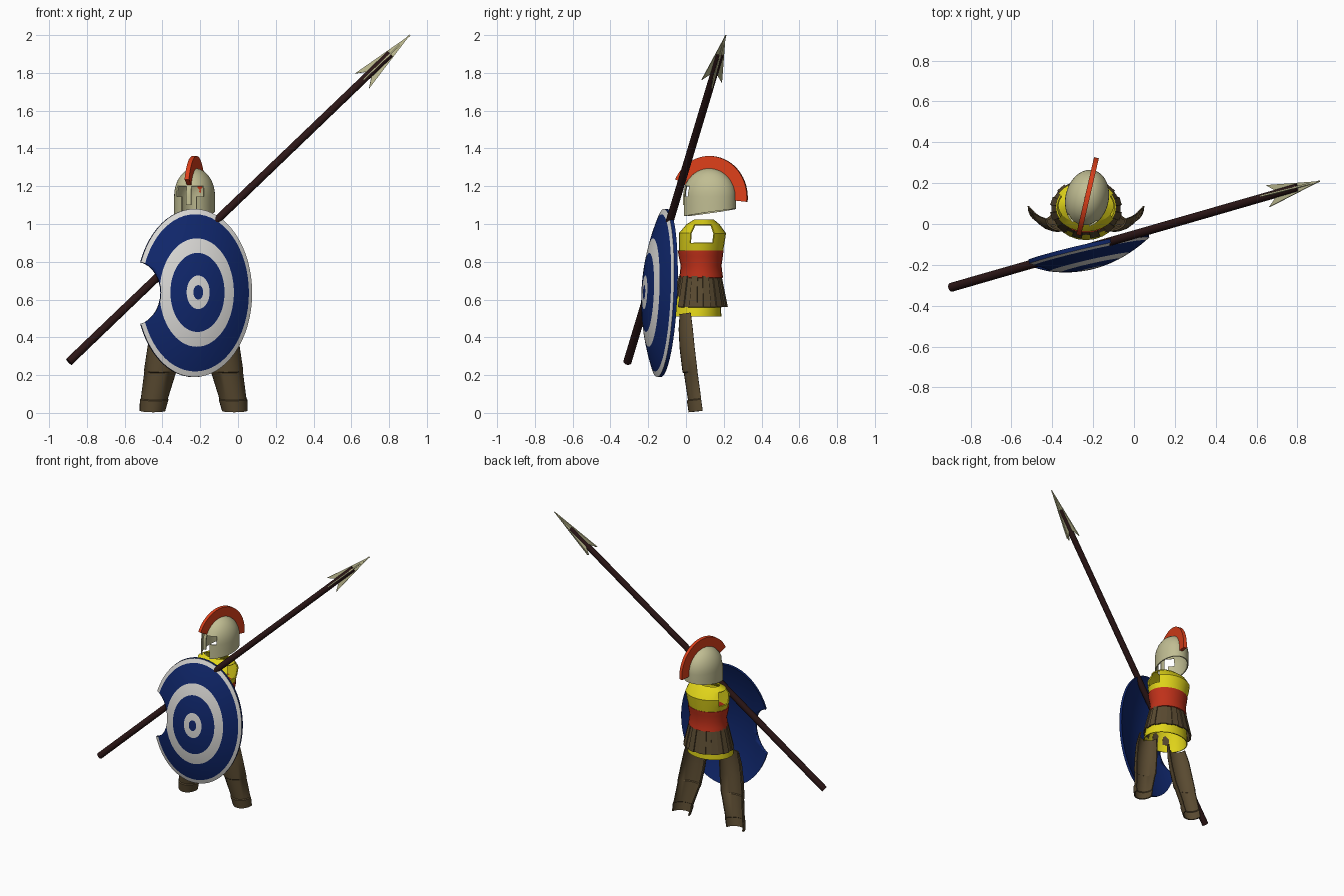
import bpy, bmesh, math
from math import sin, cos, pi, radians
from mathutils import Vector, Matrix

old = bpy.data.objects.get("Cube")
if old:
    bpy.data.objects.remove(old, do_unlink=True)


def material(name, rgb):
    m = bpy.data.materials.new(name)
    m.use_nodes = True
    m.diffuse_color = (*rgb, 1)
    m.node_tree.nodes["Principled BSDF"].inputs["Base Color"].default_value = (*rgb, 1)
    return m


BLUE = material("shield_blue", (0.005, 0.02, 0.15))
WHITE = material("shield_white", (0.7, 0.69, 0.67))
BRONZE = material("pale_bronze", (0.53, 0.51, 0.29))
CREST = material("crest_orange_red", (0.72, 0.05, 0.01))
RED = material("sash_red", (0.52, 0.03, 0.01))
YELLOW = material("tunic_yellow", (0.75, 0.66, 0.01))
LEATHER = material("leather_brown", (0.1, 0.068, 0.03))
WOOD = material("dark_wood", (0.025, 0.008, 0.008))

CX = -0.235   # the body's own centre line


def apply_mod(obj, kind, **settings):
    bpy.context.view_layer.objects.active = obj
    mod = obj.modifiers.new(kind.lower(), kind)
    for key, value in settings.items():
        setattr(mod, key, value)
    bpy.ops.object.modifier_apply(modifier=mod.name)


def make(name, bm, mats, thick=0, angle=35):
    bmesh.ops.recalc_face_normals(bm, faces=bm.faces[:])
    mesh = bpy.data.meshes.new(name)
    bm.to_mesh(mesh)
    bm.free()
    obj = bpy.data.objects.new(name, mesh)
    bpy.context.collection.objects.link(obj)
    for m in mats:
        mesh.materials.append(m)
    bpy.ops.object.select_all(action='DESELECT')
    obj.select_set(True)
    if thick:
        apply_mod(obj, 'SOLIDIFY', thickness=thick, offset=0)
    bpy.context.view_layer.objects.active = obj
    bpy.ops.object.shade_smooth_by_angle(angle=radians(angle))
    return obj


def loft(rings, closed=True, keep=lambda row, col: True):
    """Skin neighbouring rings of points with quads."""
    bm = bmesh.new()
    vs = [[bm.verts.new(p) for p in ring] for ring in rings]
    n = len(rings[0])
    for r in range(len(rings) - 1):
        for c in range(n if closed else n - 1):
            d = (c + 1) % n
            if keep(r, c):
                bm.faces.new((vs[r][c], vs[r][d], vs[r + 1][d], vs[r + 1][c]))
    loose = [v for v in bm.verts if not v.link_faces]
    bmesh.ops.delete(bm, geom=loose, context='VERTS')
    return bm


def ellipse(z, rx, ry, cy, n=24):
    return [(CX + rx * cos(2 * pi * i / n), cy + ry * sin(2 * pi * i / n), z) for i in range(n)]


def plate(points, thick_vec):
    """Flat outline pushed out to a thin solid."""
    bm = bmesh.new()
    t = Vector(thick_vec)
    a = [bm.verts.new(Vector(p) - t / 2) for p in points]
    b = [bm.verts.new(Vector(p) + t / 2) for p in points]
    bm.faces.new(a)
    bm.faces.new(b[::-1])
    for i in range(len(a)):
        j = (i + 1) % len(a)
        bm.faces.new((a[i], a[j], b[j], b[i]))
    return bm


# Spear shaft
butt, tip = Vector((-0.895, -0.31, 0.27)), Vector((0.91, 0.21, 2.0))
along = (tip - butt).normalized()
end = tip - along * 0.15
bm = bmesh.new()
turn = along.to_track_quat('Z', 'Y').to_matrix().to_4x4()
bmesh.ops.create_cone(bm, cap_ends=True, segments=12, radius1=0.022, radius2=0.02,
                      depth=(end - butt).length,
                      matrix=Matrix.Translation((butt + end) / 2) @ turn)
make("spear_shaft", bm, [WOOD])

# Spear head: two crossed barbed blades
side_a = along.cross(Vector((0, 1, 0))).normalized()
side_b = along.cross(side_a)
for name, out, flat in (("spear_blade_flat", side_a, side_b), ("spear_blade_cross", side_b, side_a)):
    outline = [tip, tip - along * 0.36 + out * 0.055, tip - along * 0.28,
               tip - along * 0.36 - out * 0.055]
    make(name, plate(outline, flat * 0.008), [BRONZE])

# Shield: domed oval with painted rings and a notch on the right
frame = Matrix(((0.305, 0, 0.22, -0.23), (0.07, 0.018, -0.97, -0.135),
                (0, 0.445, 0.04, 0.635), (0, 0, 0, 1)))
BANDS = [0.085, 0.2, 0.47, 0.645, 0.935, 1.0]
steps = [0.001, 0.085, 0.2, 0.33, 0.47, 0.56, 0.645, 0.75, 0.85, 0.935, 1.0]


def shield_ring(t, drop):
    return [frame @ Vector((t * cos(2 * pi * i / 64), t * sin(2 * pi * i / 64),
                            0.09 * (1 - t * t) - drop)) for i in range(64)]


bm = loft([shield_ring(t, 0) for t in steps] + [shield_ring(t, 0.02) for t in steps[::-1]])
bm.faces.ensure_lookup_table()
for k, f in enumerate(bm.faces):
    row = k // 64
    if row < len(steps) - 1:
        mid = (steps[row] + steps[row + 1]) / 2
        f.material_index = sum(mid > b for b in BANDS) % 2
bmesh.ops.holes_fill(bm, edges=[e for e in bm.edges if e.is_boundary], sides=64)
shield = make("shield", bm, [BLUE, WHITE])

notch = [frame @ Vector((-1.03 + 0.41 * cos(2 * pi * i / 32), 0.38 * sin(2 * pi * i / 32), 0.03))
         for i in range(32)]
cutter = make("notch_cutter", plate(notch, frame.to_3x3() @ Vector((0, 0, 0.5))), [BLUE])
cutter.hide_render = True
apply_mod(shield, 'BOOLEAN', operation='DIFFERENCE', solver='EXACT', object=cutter)
bpy.data.objects.remove(cutter, do_unlink=True)

# Helmet: domed shell with eye openings, a nose guard and cheek slits
yaw = Matrix.Translation((-0.23, 0.125, 0)) @ Matrix.Rotation(radians(-13), 4, 'Z')
SEG = 48
levels = [1.06, 1.1, 1.145, 1.17, 1.2] + [1.2 + 0.09 * sin(radians(a)) for a in (20, 40, 57, 72, 83, 89)]
rings = []
for k, z in enumerate(levels):
    s = math.sqrt(max(0, 1 - (max(0, z - 1.15) / 0.141) ** 2))
    ring = []
    for i in range(SEG):
        a = 2 * pi * i / SEG          # zero faces forward
        dip = -0.02 * cos(a) if k == 0 else 0
        ring.append(yaw @ Vector((0.102 * s * sin(a), -0.138 * s * cos(a), z + dip)))
    rings.append(ring)


def helmet_keep(row, col):
    off = min(col, SEG - 1 - col)
    eye = row in (2, 3) and 1 <= off <= 5
    slit = row in (0, 1) and 1 <= off <= 2
    return not (eye or slit or (row == 0 and off == 0))


make("helmet", loft(rings, keep=helmet_keep), [BRONZE], 0.008)

# Crest: upright arc over the helmet
angles = [radians(-6 + 160 * i / 28) for i in range(29)]
arc = [(0.205 * cos(a), 1.14 + 0.22 * sin(a)) for a in angles]
arc += [(0.135 * cos(a), 1.14 + 0.145 * sin(a)) for a in angles[::-1]]
outline = [yaw @ Vector((0, y, z)) for y, z in arc]
make("helmet_crest", plate(outline, yaw.to_3x3() @ Vector((0.024, 0, 0))), [CREST])

# Cuirass: open neck and arm holes
chest = [(0.84, 0.128, 0.112, 0.078), (0.9, 0.145, 0.117, 0.083), (0.95, 0.152, 0.121, 0.087),
         (0.995, 0.135, 0.085, 0.09), (1.02, 0.095, 0.05, 0.095)]


def chest_keep(row, col):
    off = min(col % 12, 11 - col % 12)
    return not (row in (1, 2) and off < 2)


make("cuirass", loft([ellipse(*r) for r in chest], keep=chest_keep), [YELLOW], 0.008, 20)

# Waist sash
sash = [(0.715, 0.132, 0.112, 0.08), (0.735, 0.13, 0.108, 0.08), (0.78, 0.125, 0.103, 0.08),
        (0.83, 0.135, 0.112, 0.078), (0.86, 0.138, 0.116, 0.078)]
make("waist_sash", loft([ellipse(*r) for r in sash]), [RED], 0.01)

# Tunic hem below the strips
hem = [(0.72, 0.115, 0.095, 0.08), (0.6, 0.148, 0.12, 0.062), (0.51, 0.158, 0.13, 0.054)]
make("tunic_hem", loft([ellipse(*r) for r in hem]), [YELLOW], 0.006)

# Skirt of flared leather strips, overlapping in two layers
STRIPS = 24
for i in range(STRIPS):
    mid = 2 * pi * i / STRIPS
    lift = 0.006 * (i % 2)
    half = pi / STRIPS * 1.1
    rows = [(0.725, 0.128 + lift, 0.105 + lift), (0.56, 0.168 + lift, 0.138 + lift)]
    strip = [[(CX + rx * cos(mid + o), 0.075 + ry * sin(mid + o), z) for o in (-half, half)]
             for z, rx, ry in rows]
    make("skirt_strip", loft(strip, closed=False), [LEATHER], 0.007)

# Greaves: open-backed half shells, splayed outwards (z, offset, half width, back y, depth)
shin = [(0.53, 0.125, 0.07, 0.025, 0.055), (0.45, 0.14, 0.082, 0.035, 0.07),
        (0.35, 0.155, 0.085, 0.045, 0.075), (0.225, 0.175, 0.084, 0.06, 0.075),
        (0.22, 0.176, 0.081, 0.06, 0.068), (0.075, 0.208, 0.068, 0.08, 0.066),
        (0.07, 0.209, 0.072, 0.08, 0.072), (0.012, 0.218, 0.064, 0.088, 0.07)]
for name, s in (("left_greave", 1), ("right_greave", -1)):
    rings = [[(CX + s * (dx + w * cos(pi * i / 12)), back - d * sin(pi * i / 12),
               z - 0.008 * sin(pi * i / 12)) for i in range(13)]
             for z, dx, w, back, d in shin]
    make(name, loft(rings, closed=False), [LEATHER], 0.008)
